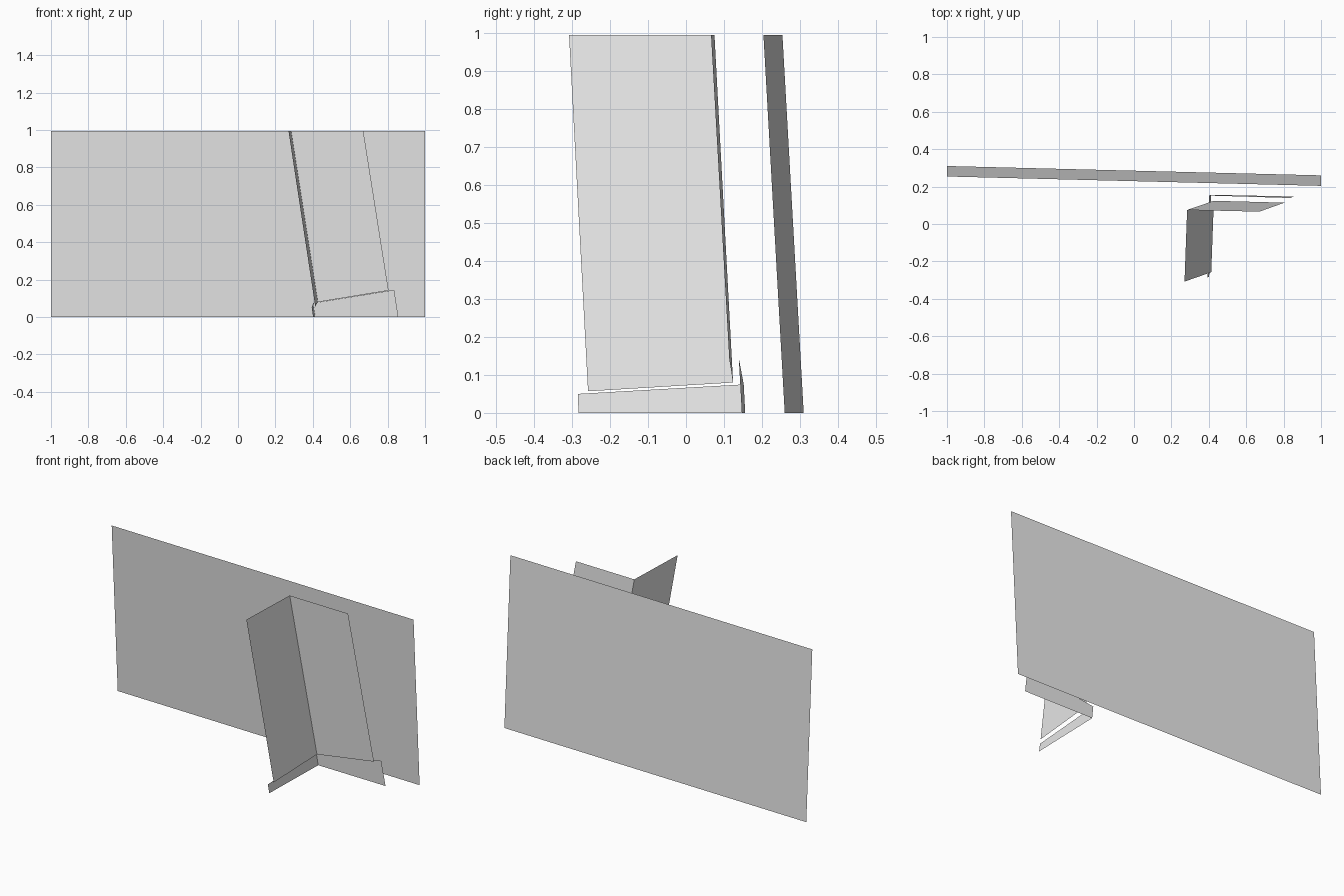
import bpy
import bmesh

cube = bpy.data.objects.get("Cube")
if cube:
    bpy.data.objects.remove(cube, do_unlink=True)

# One plain light grey for every sheet
grey = bpy.data.materials.new("light_grey")
grey.use_nodes = True
grey.diffuse_color = (0.8, 0.8, 0.8, 1)
grey.node_tree.nodes["Principled BSDF"].inputs["Base Color"].default_value = (0.8, 0.8, 0.8, 1)


def folded_sheet(name, bottom, top):
    """Thin sheet of flat panels strung between a bottom and a top edge path."""
    bm = bmesh.new()
    low = [bm.verts.new(p) for p in bottom]
    high = [bm.verts.new(p) for p in top]
    for i in range(len(low) - 1):
        bm.faces.new((low[i], low[i + 1], high[i + 1], high[i]))
    mesh = bpy.data.meshes.new(name)
    bm.to_mesh(mesh)
    bm.free()
    mesh.materials.append(grey)
    obj = bpy.data.objects.new(name, mesh)
    bpy.context.collection.objects.link(obj)
    return obj


# Wide leaning wall at the back
folded_sheet("back_wall",
             [(-1, 0.31, 0), (1, 0.26, 0)],
             [(-1, 0.254, 0.995), (1, 0.204, 0.995)])

# Tall leaning corner: side panel, fold, rear panel
folded_sheet("corner_panels",
             [(0.413, -0.258, 0.057), (0.427, 0.124, 0.08), (0.805, 0.114, 0.142)],
             [(0.27, -0.308, 0.995), (0.284, 0.075, 0.995), (0.67, 0.066, 0.995)])

# Low skirting corner just below the tall one
folded_sheet("corner_skirting",
             [(0.402, -0.283, 0), (0.413, 0.156, 0), (0.857, 0.147, 0)],
             [(0.394, -0.285, 0.05), (0.402, 0.152, 0.075), (0.835, 0.139, 0.145)])
